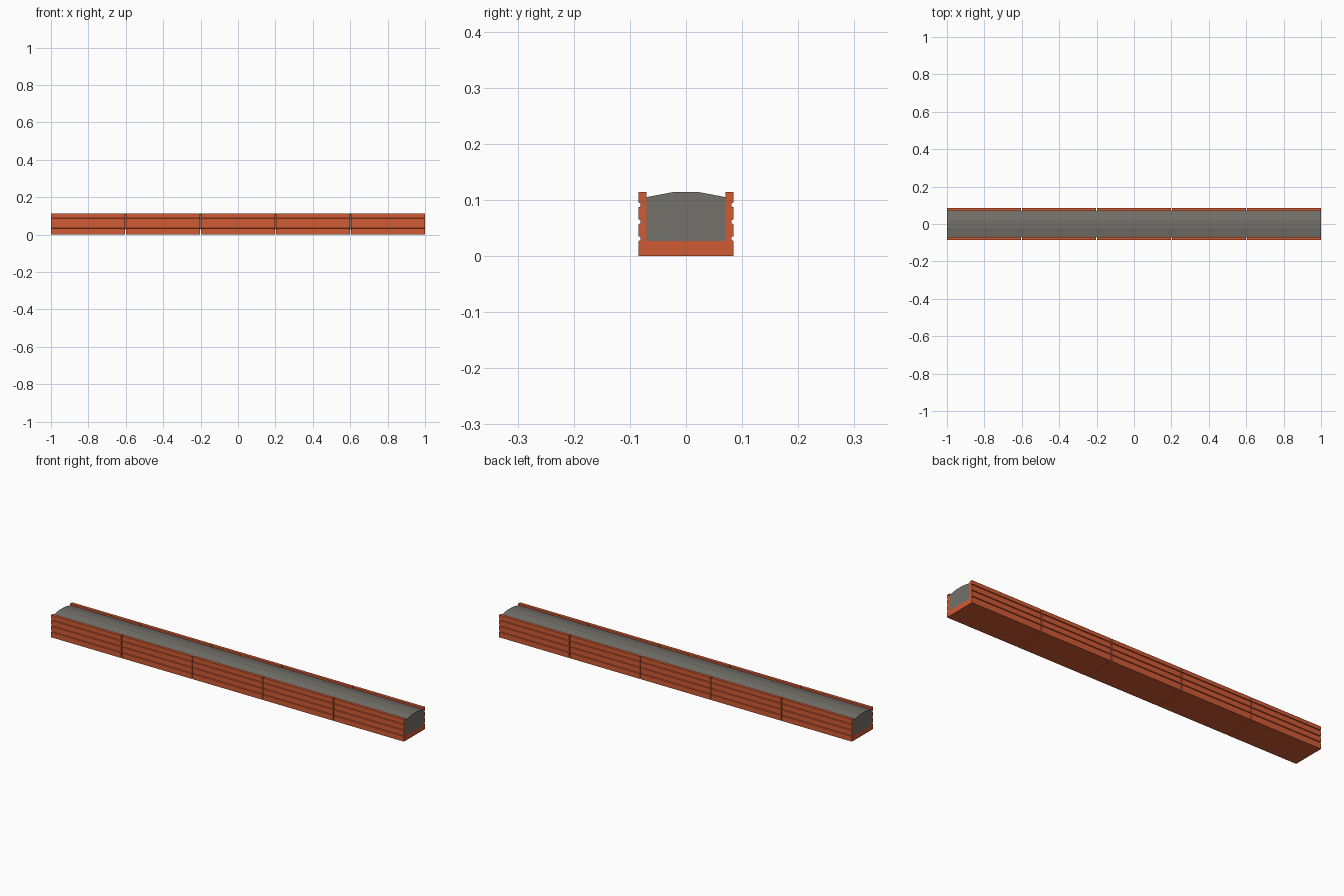
import bpy, bmesh

if "Cube" in bpy.data.objects:
    bpy.data.objects.remove(bpy.data.objects["Cube"])


def material(name, color):
    m = bpy.data.materials.new(name)
    m.diffuse_color = color
    m.use_nodes = True
    m.node_tree.nodes["Principled BSDF"].inputs["Base Color"].default_value = m.diffuse_color
    return m


def extrude_x(name, profile, x0, x1, mat):
    """Extrude a closed (y, z) profile along x."""
    bm = bmesh.new()
    face = bm.faces.new([bm.verts.new((x0, y, z)) for y, z in profile])
    res = bmesh.ops.extrude_face_region(bm, geom=[face])
    moved = [v for v in res["geom"] if isinstance(v, bmesh.types.BMVert)]
    bmesh.ops.translate(bm, verts=moved, vec=(x1 - x0, 0, 0))
    bmesh.ops.recalc_face_normals(bm, faces=bm.faces[:])
    mesh = bpy.data.meshes.new(name)
    bm.to_mesh(mesh)
    bm.free()
    mesh.materials.append(mat)
    obj = bpy.data.objects.new(name, mesh)
    bpy.context.collection.objects.link(obj)
    return obj


clay = material("clay", (0.63, 0.103, 0.034, 1))
concrete = material("concrete", (0.172, 0.165, 0.145, 1))

# Clay shell: U channel with three grooves along each outer side
W, H, INNER, FLOOR = 0.085, 0.114, 0.07, 0.027
DEPTH, HALF = 0.004, 0.0045
half = [(W, 0)]
for z in (0.031, 0.061, 0.091):
    half += [(W, z - HALF), (W - DEPTH, z - HALF * 0.6),
             (W - DEPTH, z + HALF * 0.6), (W, z + HALF)]
half += [(W, H), (INNER, H), (INNER, FLOOR)]
shell = half + [(-y, z) for y, z in reversed(half)]

# Five equal shells laid end to end with narrow open joints
COUNT, GAP = 5, 0.004
length = (2 - GAP * (COUNT - 1)) / COUNT
for i in range(COUNT):
    x0 = -1 + i * (length + GAP)
    extrude_x(f"clay_shell_{i + 1}", shell, x0, x0 + length, clay)

# Concrete core with a cambered top
core = [(-INNER, FLOOR), (INNER, FLOOR), (INNER, 0.105),
        (0.022, H), (-0.022, H), (-INNER, 0.105)]
extrude_x("concrete_core", core, -1, 1, concrete)
